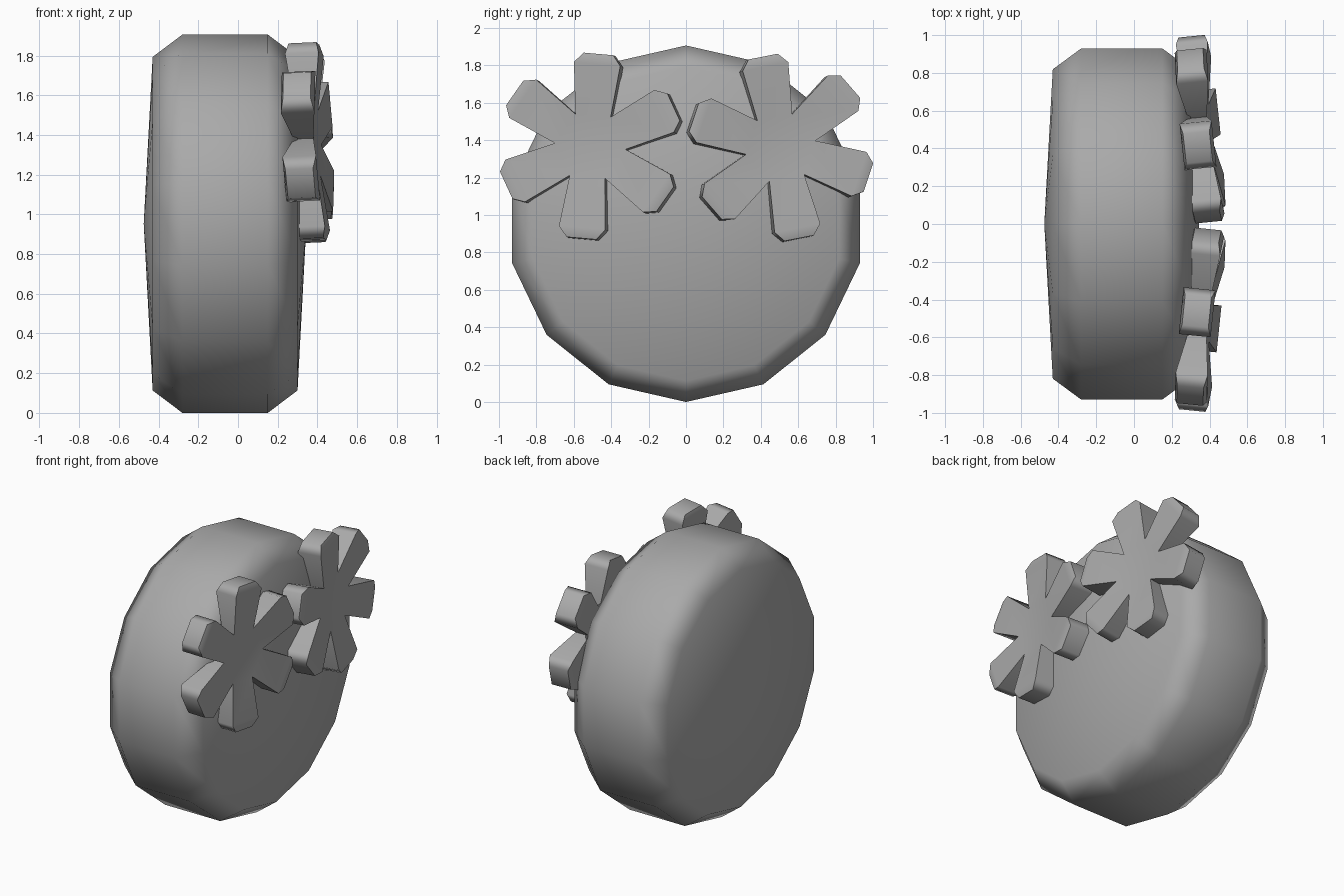
import bpy, bmesh, math
from mathutils import Matrix, Vector

cube = bpy.data.objects.get("Cube")
if cube:
    bpy.data.objects.remove(cube, do_unlink=True)

grey = bpy.data.materials.new("plain_grey")
grey.use_nodes = True
grey.diffuse_color = (0.4, 0.4, 0.4, 1)
grey.node_tree.nodes["Principled BSDF"].inputs["Base Color"].default_value = (0.4, 0.4, 0.4, 1)


def finish(name, bm, angle):
    """Turn a bmesh into a smooth-shaded object with area-weighted normals."""
    bmesh.ops.recalc_face_normals(bm, faces=bm.faces)
    mesh = bpy.data.meshes.new(name)
    bm.to_mesh(mesh)
    bm.free()
    mesh.materials.append(grey)
    obj = bpy.data.objects.new(name, mesh)
    bpy.context.collection.objects.link(obj)
    bpy.ops.object.select_all(action='DESELECT')
    obj.select_set(True)
    bpy.context.view_layer.objects.active = obj
    bpy.ops.object.shade_smooth_by_angle(angle=math.radians(angle))
    weighted = obj.modifiers.new("weighted_normals", 'WEIGHTED_NORMAL')
    weighted.keep_sharp = True
    return obj


def round_body():
    """Fourteen-sided drum lying on its rim, chamfered, with shallow conical faces."""
    profile = [(-0.475, 0), (-0.43, 0.84), (-0.28, 0.953),
               (0.15, 0.953), (0.30, 0.84), (0.345, 0)]
    bm = bmesh.new()
    verts = [bm.verts.new((x, 0, r)) for x, r in profile]
    edges = [bm.edges.new(pair) for pair in zip(verts, verts[1:])]
    bmesh.ops.spin(bm, geom=verts + edges, cent=(0, 0, 0), axis=(1, 0, 0),
                   angle=math.tau, steps=14, use_duplicate=False)
    bmesh.ops.remove_doubles(bm, verts=bm.verts, dist=0.001)
    bmesh.ops.translate(bm, verts=bm.verts, vec=(0, 0, 0.953))
    return finish("round_body", bm, 60)


def flower(name, centre, turn, side):
    """Six flared petals round a flat hexagon, tilted outwards from the body."""
    # Petal sections: distance out, half width, half thickness
    sections = [(0.165, 0.095, 0.05), (0.44, 0.125, 0.085), (0.495, 0.08, 0.07)]
    bm = bmesh.new()
    for k in range(6):
        spin = Matrix.Rotation(math.radians(turn + 60 * k), 4, 'X')
        rings = [[bm.verts.new(spin @ Vector((i * t, d, j * w)))
                  for i, j in ((1, 1), (1, -1), (-1, -1), (-1, 1))]
                 for d, w, t in sections]
        for a, b in zip(rings, rings[1:]):
            for n in range(4):
                m = (n + 1) % 4
                bm.faces.new((a[n], a[m], b[m], b[n]))
        bm.faces.new(rings[-1])
        # Wedges of the central hexagon, front and back
        for n, s in ((0, 1), (2, -1)):
            hub = bm.verts.new((s * 0.05, 0, 0))
            bm.faces.new((hub, rings[0][n], rings[0][n + 1]))
    bmesh.ops.remove_doubles(bm, verts=bm.verts, dist=0.003)
    tilt = Matrix.Rotation(side * 0.1, 4, 'Z') @ Matrix.Rotation(-0.045, 4, 'Y')
    bmesh.ops.transform(bm, matrix=Matrix.Translation(centre) @ tilt, verts=bm.verts)
    return finish(name, bm, 60)


round_body()
flower("right_flower", (0.35, -0.507, 1.365), 25, -1)
flower("left_flower", (0.35, 0.502, 1.358), 41, 1)
